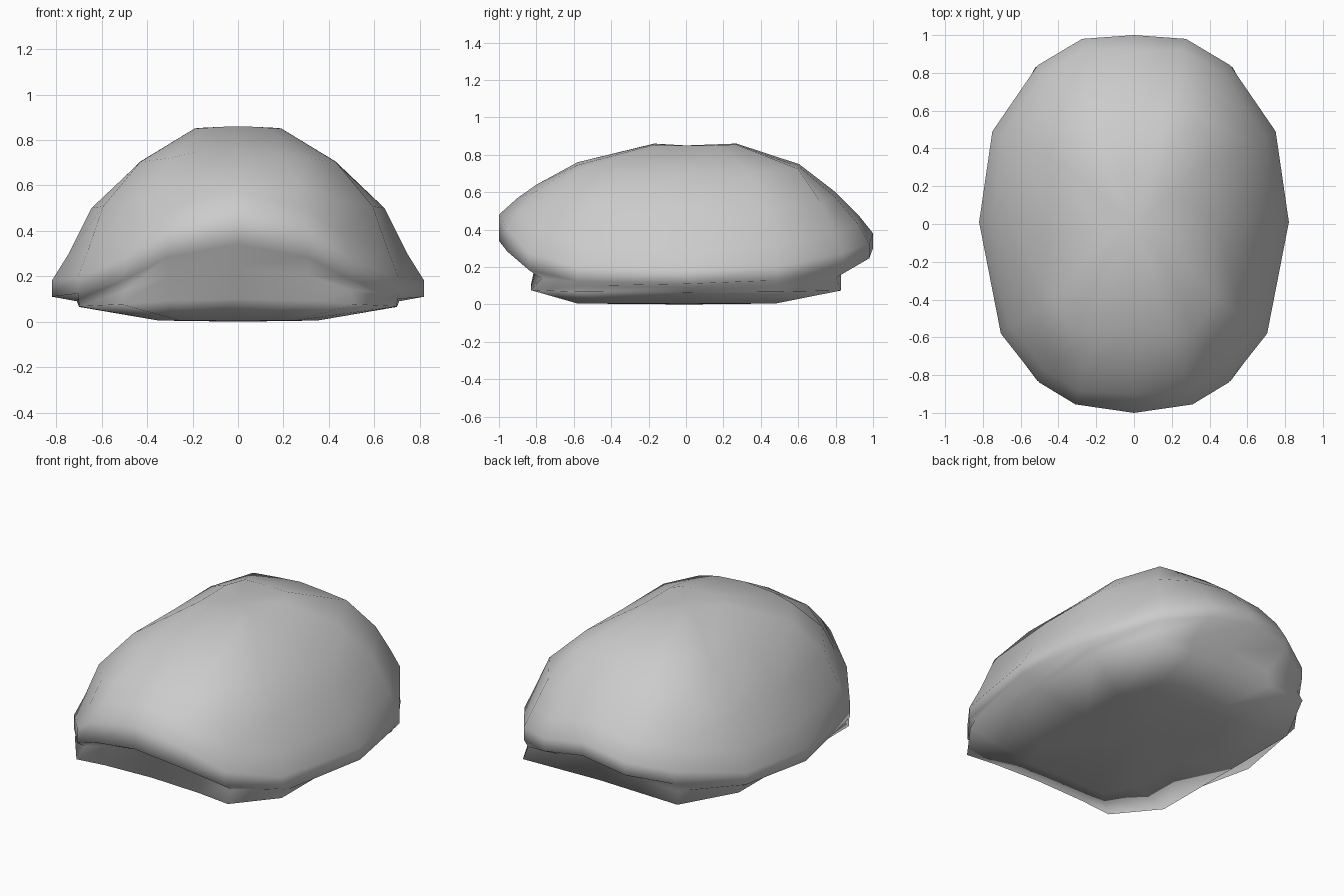
import bpy, bmesh

if "Cube" in bpy.data.objects:
    bpy.data.objects.remove(bpy.data.objects["Cube"])

# half outline of the rim seen from above, front to back
outline = [(0, -1), (.31, -.955), (.50, -.84), (.705, -.58), (.82, .01),
           (.75, .49), (.51, .84), (.275, .98), (0, 1)]
# how strongly each outline point takes the front / back height (0 = side height)
lift = [1, .75, .32, .06, 0, .1, .48, .72, 1]

# rings: half width, front reach, back reach, side z, front z, back z, boxiness
rings = [
    (.35, .58, .48, .005, .005, .005, 1.2),  # belly flat
    (.70, .83, .83, .065, .10, .085, 1.2),   # belly edge, straight in front and back
    (.71, .80, .83, .09, .24, .20, 1.15),    # recess under the lip
    (.82, 1.0, 1.0, .11, .34, .30, 1),       # lip bottom
    (.82, 1.0, 1.0, .18, .48, .38, 1),       # lip top
    (.745, .90, .92, .30, .57, .48, 1.03),   # dome
    (.645, .80, .80, .50, .64, .60, 1.07),
    (.43, .58, .605, .70, .76, .75, 1.18),
    (.19, .17, .27, .85, .86, .86, 1.2),
]


def ring_points(hw, yf, yb, zs, zf, zb, box):
    half = []
    for (x, y), w in zip(outline, lift):
        end = zf if y < 0 else zb
        px = min(x * hw / .82 * box, hw)
        py = max(-yf, y * yf * box) if y < 0 else min(yb, y * yb * box)
        half.append((px, py, zs + (end - zs) * w))
    return half + [(-x, y, z) for x, y, z in half[-2:0:-1]]


# shell skin: bridge the rings, then close the belly and the top
bm = bmesh.new()
loops = [[bm.verts.new(p) for p in ring_points(*r)] for r in rings]
n = len(loops[0])
for a, b in zip(loops, loops[1:]):
    for i in range(n):
        j = (i + 1) % n
        bm.faces.new((a[i], a[j], b[j], b[i]))
for loop, tip in ((loops[0], (0, 0, 0)), (loops[-1], (0, 0, .85))):
    c = bm.verts.new(tip)
    for i in range(n):
        bm.faces.new((loop[i], loop[(i + 1) % n], c))
bmesh.ops.recalc_face_normals(bm, faces=bm.faces)
for f in bm.faces:
    f.smooth = True

mesh = bpy.data.meshes.new("shell")
bm.to_mesh(mesh)
bm.free()
shell = bpy.data.objects.new("shell", mesh)
bpy.context.collection.objects.link(shell)
